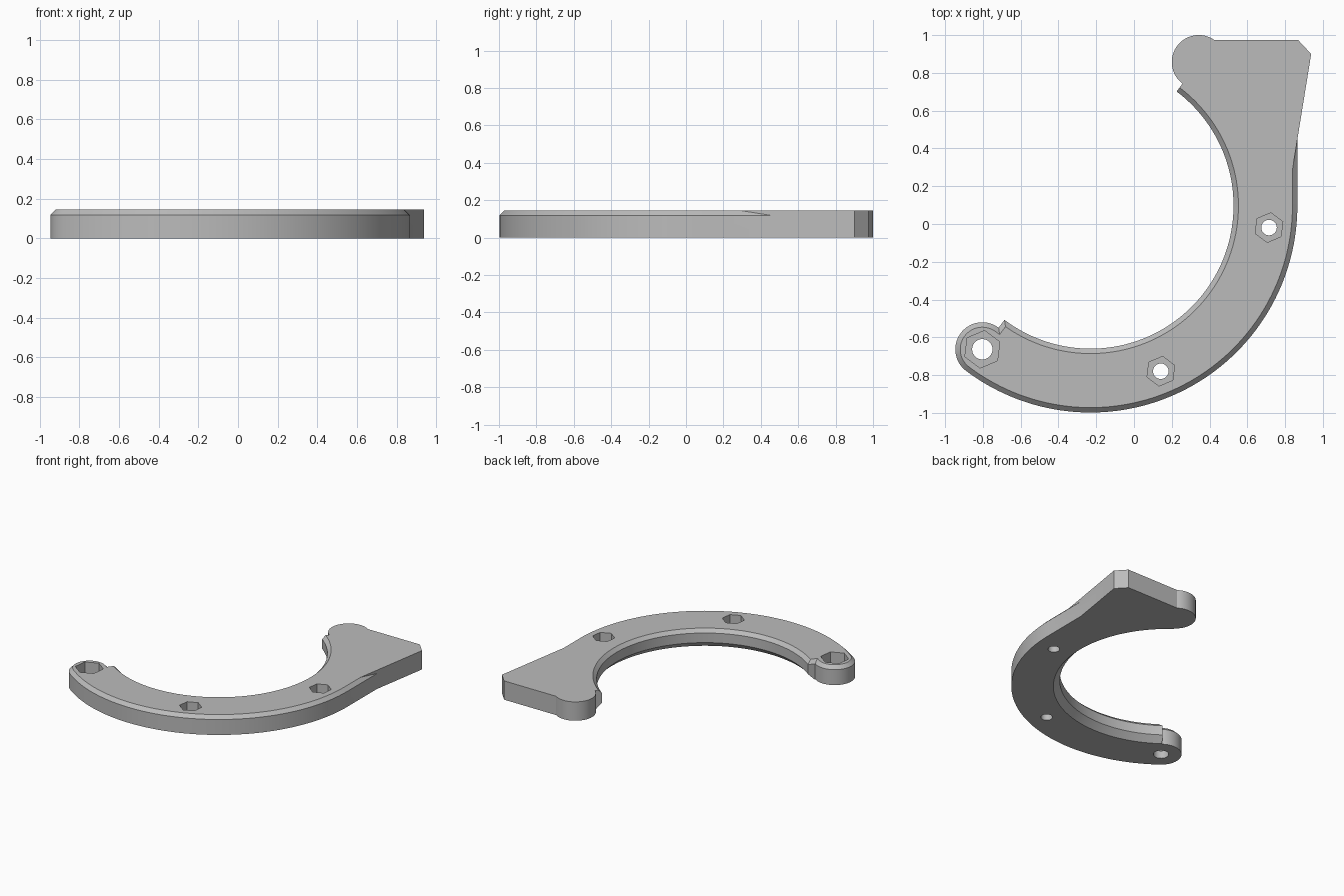
import bpy, bmesh, math
from mathutils import Vector

if "Cube" in bpy.data.objects:
    bpy.data.objects.remove(bpy.data.objects["Cube"])

H = 0.145                      # plate thickness
TOP, BOT = 0.026, 0.045        # upper rim and lower inner chamfers
C = Vector((-0.23, 0.097))     # ring centre
R_OUT, R_IN, R_BOLT, R_END = 1.095, 0.757, 0.952, 0.143
A = 53                         # angle of the joint line through the ring

grey = bpy.data.materials.new("plain grey")
grey.diffuse_color = (0.5, 0.5, 0.5, 1)
grey.use_nodes = True
grey.node_tree.nodes["Principled BSDF"].inputs["Base Color"].default_value = grey.diffuse_color


def polar(c, r, deg):
    a = math.radians(deg)
    return Vector((c[0] + r * math.cos(a), c[1] + r * math.sin(a)))


def arc(c, r, a0, a1, n):
    return [polar(c, r, a0 + (a1 - a0) * i / n) for i in range(n + 1)]


def inset(pts, amounts):
    """Move every edge of a counterclockwise outline inwards by its own amount."""
    out, n = [], len(pts)
    normals = []
    for i in range(n):
        d = (pts[(i + 1) % n] - pts[i]).normalized()
        normals.append(Vector((-d.y, d.x)))
    for i, p in enumerate(pts):
        n1, n2, a1, a2 = normals[i - 1], normals[i], amounts[i - 1], amounts[i]
        det = n1.x * n2.y - n1.y * n2.x
        if abs(det) < 1e-3:
            out.append(p + n2 * a2)
        else:
            out.append(p + Vector(((a1 * n2.y - a2 * n1.y) / det,
                                   (n1.x * a2 - n2.x * a1) / det)))
    return out


def loft(name, layers):
    """Closed solid through stacked outlines given as (points, z)."""
    bm = bmesh.new()
    rings = [[bm.verts.new((p.x, p.y, z)) for p in pts] for pts, z in layers]
    n = len(rings[0])
    for lo, hi in zip(rings, rings[1:]):
        for i in range(n):
            j = (i + 1) % n
            bm.faces.new((lo[i], lo[j], hi[j], hi[i]))
    bm.faces.new(rings[0][::-1])
    bm.faces.new(rings[-1])
    me = bpy.data.meshes.new(name)
    bm.to_mesh(me)
    bm.free()
    me.materials.append(grey)
    ob = bpy.data.objects.new(name, me)
    bpy.context.collection.objects.link(ob)
    return ob


# Outline: each entry is a point with the chamfers of the edge that starts there
outline = []


def add(pts, top, bot):
    outline.extend((p, top, bot) for p in pts)


knob = polar(C, R_BOLT, A)
end = polar(C, R_BOLT, A + 180)
Y_TOP = 0.975
knob_start = math.degrees(math.asin((Y_TOP - knob.y) / R_END))

add(arc(C, R_OUT, A - 180, 0, 72), TOP, 0)                      # outer rim
add([Vector(p) for p in ((0.866, 0.455), (0.938, 0.90), (0.868, Y_TOP))], 0, 0)
add(arc(knob, R_END, knob_start, A + 180, 40), 0, 0)            # round knob
add(arc(C, R_IN, A, A - 180, 96), TOP, BOT)                     # inner rim
outline[-1] = (outline[-1][0], TOP, 0)                          # joint step
add(arc(end, R_END, A, A + 180, 40)[:-1], TOP, 0)               # round end

pts = [o[0] for o in outline]
upper = inset(pts, [o[1] for o in outline])
lower = inset(pts, [o[2] for o in outline])
bracket = loft("ring_bracket", [(lower, 0), (pts, BOT), (pts, H - TOP), (upper, H)])

# Bolt holes with hexagonal nut pockets
for angle, bore, nut in ((A - 60, 0.041, 0.079), (A - 120, 0.041, 0.079),
                         (A - 180, 0.054, 0.10)):
    c = polar(C, R_BOLT, angle)
    for radius, sides, z0 in ((nut, 6, 0.06), (bore, 40, -0.1)):
        ring = arc(c, radius, A + 30, A + 390, sides)[:-1]
        cutter = loft("cutter", [(ring, z0), (ring, H + 0.1)])
        mod = bracket.modifiers.new("hole", 'BOOLEAN')
        mod.operation, mod.solver, mod.object = 'DIFFERENCE', 'EXACT', cutter
        bpy.context.view_layer.objects.active = bracket
        bpy.ops.object.modifier_apply(modifier=mod.name)
        bpy.data.objects.remove(cutter, do_unlink=True)

bpy.ops.object.select_all(action='DESELECT')
bracket.select_set(True)
bpy.context.view_layer.objects.active = bracket
bpy.ops.object.shade_smooth_by_angle(angle=math.radians(20))
